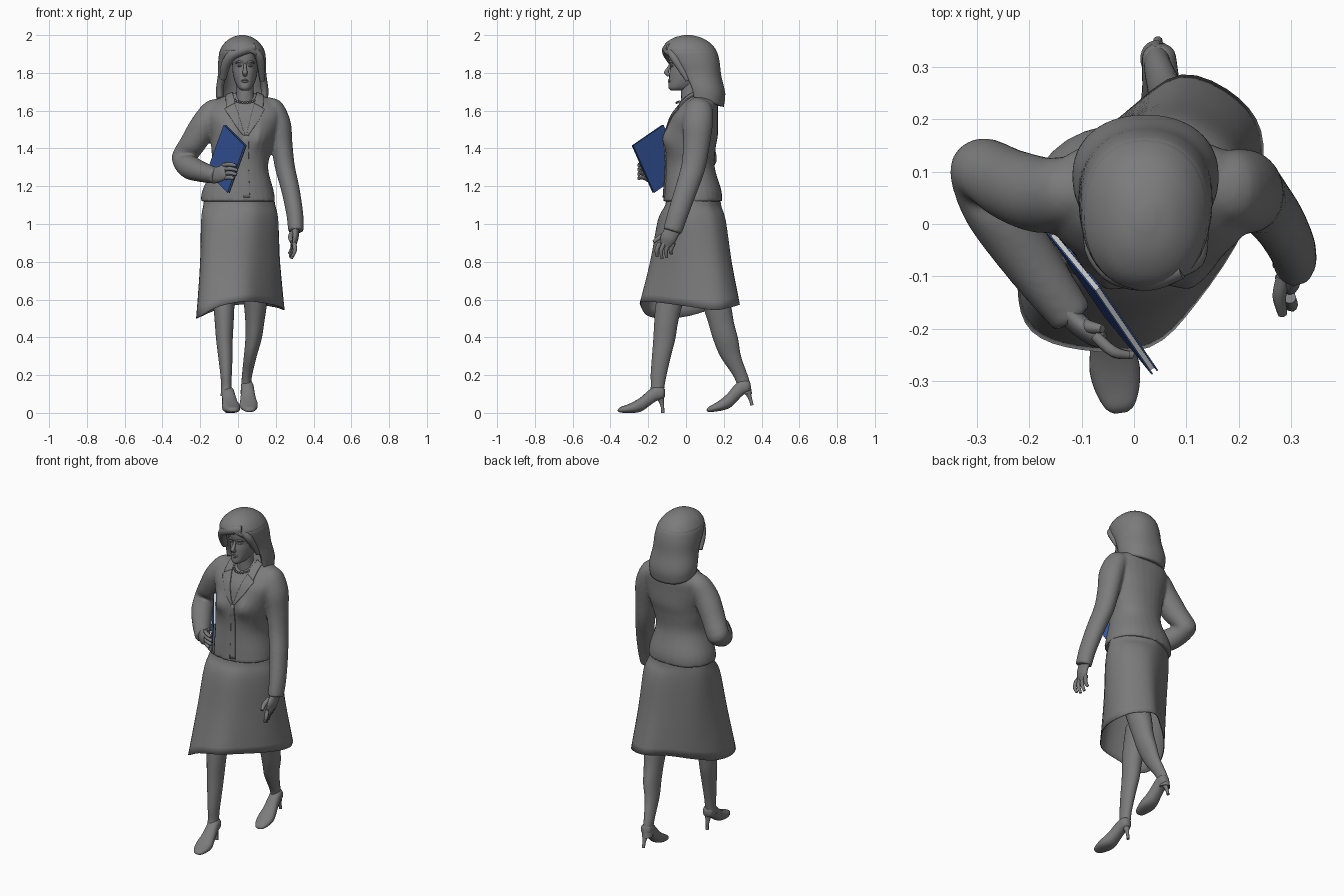
import bpy, bmesh, math
from mathutils import Vector, Matrix

if "Cube" in bpy.data.objects:
    bpy.data.objects.remove(bpy.data.objects["Cube"])

X, Y, Z = Vector((1, 0, 0)), Vector((0, 1, 0)), Vector((0, 0, 1))


def material(name, col):
    m = bpy.data.materials.new(name)
    m.diffuse_color = (*col, 1)
    m.use_nodes = True
    m.node_tree.nodes["Principled BSDF"].inputs["Base Color"].default_value = m.diffuse_color
    return m


grey = material("dark_grey", (.2, .2, .2))
blue = material("folder_blue", (.035, .09, .33))
pale = material("pages_grey", (.6, .58, .58))


def finish(name, bm, angle=50, mat=grey):
    bmesh.ops.recalc_face_normals(bm, faces=bm.faces)
    me = bpy.data.meshes.new(name)
    bm.to_mesh(me)
    bm.free()
    me.shade_smooth()
    me.set_sharp_from_angle(angle=math.radians(angle))
    me.materials.append(mat)
    ob = bpy.data.objects.new(name, me)
    bpy.context.collection.objects.link(ob)
    return ob


def spline(pts, steps, closed=False):
    """Catmull-Rom through the given points."""
    n, out = len(pts), []
    get = (lambda i: pts[i % n]) if closed else (lambda i: pts[max(0, min(n - 1, i))])
    for i in range(n if closed else n - 1):
        a, b, c, d = (get(i + k) for k in (-1, 0, 1, 2))
        for s in range(steps):
            t = s / steps
            out.append(0.5 * (2 * b + (c - a) * t + (2 * a - 5 * b + 4 * c - d) * t * t
                              + (3 * b - a - 3 * c + d) * t ** 3))
    return out if closed else out + [pts[-1]]


def ring(c, rx, ry, a=X, b=Y, n=28, p=2.0, gap=None):
    """Superellipse; with gap it is an arc left open towards -b."""
    pts = []
    for i in range(n):
        t = 2 * math.pi * i / n if gap is None else -math.pi / 2 + gap + (2 * math.pi - 2 * gap) * i / (n - 1)
        co, si = math.cos(t), math.sin(t)
        f = lambda v: math.copysign(abs(v) ** (2 / p), v)
        pts.append(Vector(c) + a * rx * f(co) + b * ry * f(si))
    return pts


def loft(name, rings, steps=4, closed=True, caps=(True, True), angle=50):
    cols = [spline([r[j] for r in rings], steps) for j in range(len(rings[0]))]
    bm = bmesh.new()
    vs = [[bm.verts.new(p) for p in col] for col in cols]
    n = len(vs)
    for j in range(n if closed else n - 1):
        u, w = vs[j], vs[(j + 1) % n]
        for i in range(len(u) - 1):
            bm.faces.new((u[i], w[i], w[i + 1], u[i + 1]))
    for on, k in zip(caps, (0, -1)):
        if on:
            bm.faces.new([col[k] for col in vs])
    return finish(name, bm, angle)


def tube(name, path, flat=1.0, n=20, steps=4, ref=X):
    """Path of (x, y, z, radius); rings stand square to the path."""
    c = [Vector(p[:3]) for p in path]
    rings = []
    for i, p in enumerate(path):
        t = (c[min(i + 1, len(c) - 1)] - c[max(i - 1, 0)]).normalized()
        a = (ref - t * ref.dot(t)).normalized()
        rings.append(ring(c[i], p[3], p[3] * flat, a, t.cross(a), n))
    return loft(name, rings, steps)


def stack(name, rows, p=2.0, **kw):
    """Horizontal rings (z, x, y, rx, ry)."""
    return loft(name, [ring((x, y, z), rx, ry, p=p) for z, x, y, rx, ry in rows], **kw)


def ball(name, c, r, scale=(1, 1, 1)):
    bm = bmesh.new()
    bmesh.ops.create_uvsphere(bm, u_segments=12, v_segments=8, radius=r)
    bmesh.ops.transform(bm, matrix=Matrix.Translation(c) @ Matrix.Diagonal((*scale, 1)), verts=bm.verts)
    return finish(name, bm)


def solidify(ob, t):
    m = ob.modifiers.new("thickness", 'SOLIDIFY')
    m.thickness, m.offset = t, -1


# jacket body with bust shaping, joined to both sleeves and blended into one skin
jacket = stack("jacket", [(1.12, .0, .035, .198, .157), (1.18, .0, .035, .188, .152), (1.30, .01, .022, .149, .130),
                          (1.40, .02, .025, .162, .132), (1.47, .028, .035, .175, .134), (1.56, .03, .042, .20, .127),
                          (1.62, .03, .062, .195, .107), (1.66, .032, .075, .14, .087), (1.695, .035, .075, .065, .06)], p=2.2)
for v in jacket.data.vertices:
    if v.co.y < 0:
        for bx in (-.05, .11):
            v.co.y -= .038 * math.exp(-((v.co.x - bx) / .05) ** 2 - ((v.co.z - 1.455) / .06) ** 2)
right = tube("right_sleeve", [(-.06, .072, 1.625, .045), (-.12, .062, 1.60, .066), (-.175, .055, 1.53, .073),
                              (-.237, .075, 1.43, .069), (-.288, .10, 1.345, .065), (-.264, .03, 1.305, .062),
                              (-.19, -.08, 1.275, .054), (-.116, -.18, 1.255, .042)], ref=Vector((.8, .6, .1)))
left = tube("left_sleeve", [(.12, .08, 1.63, .045), (.18, .07, 1.61, .06), (.214, .062, 1.53, .066),
                            (.231, .055, 1.42, .058), (.249, .038, 1.30, .053), (.278, .0, 1.18, .049),
                            (.301, -.044, 1.05, .045), (.307, -.072, .961, .042)], flat=1.22)
for ob in (right, left, jacket):
    ob.select_set(True)
bpy.context.view_layer.objects.active = jacket
bpy.ops.object.join()
m = jacket.modifiers.new("skin", 'REMESH')
m.mode, m.voxel_size, m.use_smooth_shade = 'VOXEL', .008, True
m = jacket.modifiers.new("blend", 'SMOOTH')
m.factor, m.iterations = .5, 8


# lapels, collar and front edge, laid onto the jacket
def overlay(name, outline, t, thick=None):
    bm = bmesh.new()
    bm.faces.new([bm.verts.new((x, y, z)) for x, y, z in outline])
    bmesh.ops.subdivide_edges(bm, edges=bm.edges, cuts=15, use_grid_fill=True)
    ob = finish(name, bm)
    m = ob.modifiers.new("fit", 'SHRINKWRAP')
    m.target, m.wrap_method, m.wrap_mode, m.offset = jacket, 'NEAREST_SURFACEPOINT', 'ABOVE_SURFACE', t
    solidify(ob, thick or t)


for side, s in (("right", -1), ("left", 1)):
    overlay(side + "_lapel", [(.04, -.13, 1.46), (.04 + s * .075, -.12, 1.56), (.035 + s * .11, -.06, 1.62),
                              (.035 + s * .055, -.04, 1.65)], .005)
    overlay(side + "_collar", [(.035 + s * .05, -.03, 1.64), (.035 + s * .10, -.05, 1.62),
                               (.035 + s * .095, .05, 1.68), (.035 + s * .06, .05, 1.69)], .007)
overlay("jacket_front_edge", [(.03, -.12, 1.47), (.055, -.12, 1.47), (.066, -.13, 1.14), (.03, -.13, 1.14)], .006, .01)

# flared skirt, swinging from front right to back left
hem = [(-.222, -.12, .50), (-.195, -.205, .515), (-.10, -.24, .565), (.03, -.235, .59), (.12, -.15, .585),
       (.215, .0, .565), (.247, .15, .545), (.20, .24, .56), (.09, .285, .575), (-.02, .21, .57),
       (-.13, .11, .54), (-.20, .0, .51)]
rings = []
for z, f, g in ((1.17, 0, 0), (1.1, .02, .01), (1.02, .28, .02), (.8, .6, .014), (0, 1, 0)):
    row = []
    for hx, hy, hz in hem:
        a = math.atan2(hy - .03, hx - .01)
        wx, wy = .005 + (.18 + g) * math.cos(a), .037 + (.14 + g / 2) * math.sin(a)
        row.append(Vector((wx + (hx - wx) * f, wy + (hy - wy) * f, z or hz)))
    rings.append(spline(row, 4, True))
solidify(loft("skirt", rings[::-1], caps=(False, False)), .005)

# legs
stack("right_leg", [(.09, -.062, -.16, .03, .04), (.14, -.062, -.15, .028, .036), (.2, -.063, -.145, .03, .042),
                    (.3, -.067, -.13, .038, .05), (.39, -.072, -.115, .044, .058), (.48, -.073, -.105, .05, .063),
                    (.57, -.075, -.09, .056, .071), (.7, -.08, -.055, .068, .08)])
stack("left_leg", [(.10, .042, .315, .03, .035), (.15, .044, .305, .026, .036), (.2, .048, .287, .027, .039),
                   (.3, .065, .236, .034, .055), (.39, .082, .21, .043, .066), (.48, .089, .185, .05, .068),
                   (.57, .092, .163, .06, .075), (.7, .091, .125, .07, .08)])


# court shoes: toe at local origin, heel towards +y
def shoe(name, toe, yaw, pitch):
    rows = [(.0, .008, .018, .012), (.012, .002, .03, .028), (.045, 0, .042, .042), (.085, 0, .06, .048),
            (.125, .008, .085, .042), (.165, .035, .12, .036), (.20, .06, .14, .034), (.235, .073, .137, .03),
            (.25, .085, .125, .014)]
    up = loft(name + "_shoe", [ring((0, y, (b + t) / 2), w, (t - b) / 2, X, Z, p=2.3) for y, b, t, w in rows])
    heel = tube(name + "_heel", [(0, .222, .095, .024), (0, .232, .06, .014), (0, .238, .03, .009), (0, .24, 0, .009)], n=12)
    m = Matrix.Translation(toe) @ Matrix.Rotation(yaw, 4, 'Z') @ Matrix.Rotation(pitch, 4, 'X')
    for ob in (up, heel):
        ob.data.transform(m)


shoe("right", (-.025, -.36, 0), math.radians(8), 0)
shoe("left", (.062, .113, 0), math.radians(4), math.radians(9.5))

# hands
tube("left_palm", [(.303, -.06, .985, .022), (.303, -.08, .95, .02), (.299, -.095, .92, .02), (.291, -.105, .885, .014)],
     flat=2.1, n=16)
for i in range(4):
    y, d, x = -.14 + .025 * i, (.0, -.012, -.006, .014)[i], .012 - .006 * i
    tube(f"left_finger_{i + 1}", [(.297, y, .90, .012), (.289 + x, y - .016, .86, .011), (.276 + x, y - .012, .828 + d, .008)], n=10)
tube("left_thumb", [(.285, -.10, .95, .014), (.277, -.138, .93, .013), (.283, -.172, .905, .009)], n=10)
tube("right_palm", [(-.13, -.165, 1.257, .022), (-.105, -.192, 1.262, .021), (-.075, -.213, 1.272, .02),
                    (-.06, -.222, 1.275, .015)], flat=2.0, n=16, ref=Vector((.8, .5, 0)))
for i in range(4):
    z, r = 1.312 - .023 * i, (0, .008, .004, -.012)[i]
    tube(f"right_finger_{i + 1}", [(-.075, -.212, z, .011), (-.04, -.243, z + .004, .011), (-.01 + r, -.25, z - .004, .008)],
         n=10, ref=Z)
tube("right_thumb", [(-.10, -.19, 1.275, .013), (-.082, -.197, 1.305, .012), (-.06, -.2, 1.325, .008)], n=10)

# folder held against the body: two blue covers and a block of pages
u, v = Vector((.11, -.16, -.11)), Vector((-.09, .11, -.25))
w = u.cross(v).normalized()
mid = Vector((-.06, -.148, 1.345))
for name, off, thick, k, mat in (("back_cover", -.006, .003, 1, blue), ("front_cover", .006, .003, 1, blue),
                                 ("pages", 0, .01, .95, pale)):
    bm = bmesh.new()
    bmesh.ops.create_cube(bm, size=1)
    m = Matrix((u * k, v * k, w * thick)).transposed().to_4x4()
    bmesh.ops.transform(bm, matrix=Matrix.Translation(mid + w * off) @ m, verts=bm.verts)
    finish("folder_" + name, bm, 30, mat)

# neck, head and face
fx = .037
tube("neck", [(fx, .045, 1.60, .07), (fx, .03, 1.65, .056), (fx, .02, 1.69, .046), (fx, .02, 1.74, .046)])
loft("head", [ring((fx, (f + b) / 2, z), h, (b - f) / 2, p=2.2) for z, f, b, h in (
    (1.708, -.082, -.01, .02), (1.722, -.093, .04, .038), (1.76, -.09, .10, .056), (1.80, -.088, .13, .065),
    (1.835, -.083, .14, .067), (1.87, -.092, .14, .068), (1.92, -.088, .13, .06), (1.96, -.05, .10, .04))])
tube("nose", [(fx, -.08, 1.85, .007), (fx, -.092, 1.825, .009), (fx, -.104, 1.803, .013), (fx, -.088, 1.787, .011)], n=12)
for z, r in ((1.763, .005), (1.753, .006)):
    tube("lip", [(fx - .024, -.083, 1.757, .002), (fx, -.09, z, r), (fx + .024, -.083, 1.757, .002)], n=10, ref=Z)
for s in (-1, 1):
    ball("eye", (fx + s * .028, -.075, 1.837), .011, (1.1, .8, .5))
    tube("brow", [(fx + s * .012, -.085, 1.853, .005), (fx + s * .03, -.083, 1.86, .006), (fx + s * .05, -.07, 1.852, .003)],
         n=8, ref=Z)


# shoulder-length hair, open around the face, with a closed crown and a swept fringe
def hair_rows(table):
    rows = []
    for z, f, b, h, g, drop in table:
        r = ring((.022, (f + b) / 2, z), h, (b - f) / 2, n=40, p=2.2, gap=g if g is None else math.radians(g))
        for q in r:
            q.z -= drop * max(0, (q.y - f) / (b - f))
        rows.append(r)
    return rows


solidify(loft("hair_sides", hair_rows([(1.69, -.02, .20, .136, 66, .07), (1.735, -.03, .208, .139, 62, .045),
                                       (1.80, -.06, .187, .128, 57, .015), (1.86, -.10, .178, .127, 46, 0),
                                       (1.905, -.124, .167, .122, 24, 0), (1.925, -.124, .156, .114, 2, 0)]),
              closed=False, caps=(False, False)), .03)
loft("hair_crown", hair_rows([(1.912, -.118, .16, .116, None, 0), (1.925, -.126, .157, .116, None, 0),
                              (1.96, -.105, .127, .092, None, 0), (1.987, -.062, .08, .056, None, 0),
                              (2.0, -.01, .03, .015, None, 0)]))
tube("fringe_right", [(.09, -.085, 1.935, .02), (.03, -.10, 1.922, .027), (-.03, -.09, 1.895, .028), (-.066, -.055, 1.84, .025),
                      (-.08, -.015, 1.77, .018)], ref=Y)
tube("fringe_left", [(.08, -.09, 1.93, .015), (.113, -.065, 1.885, .022), (.124, -.025, 1.82, .018), (.128, .01, 1.76, .012)], ref=Y)

# bead necklace
for i in range(13):
    a = math.radians(-78 + 13 * i)
    ball("necklace_bead", (fx + .062 * math.sin(a), .025 - .075 * math.cos(a), 1.642 + .03 * (1 - math.cos(a))), .0065)
